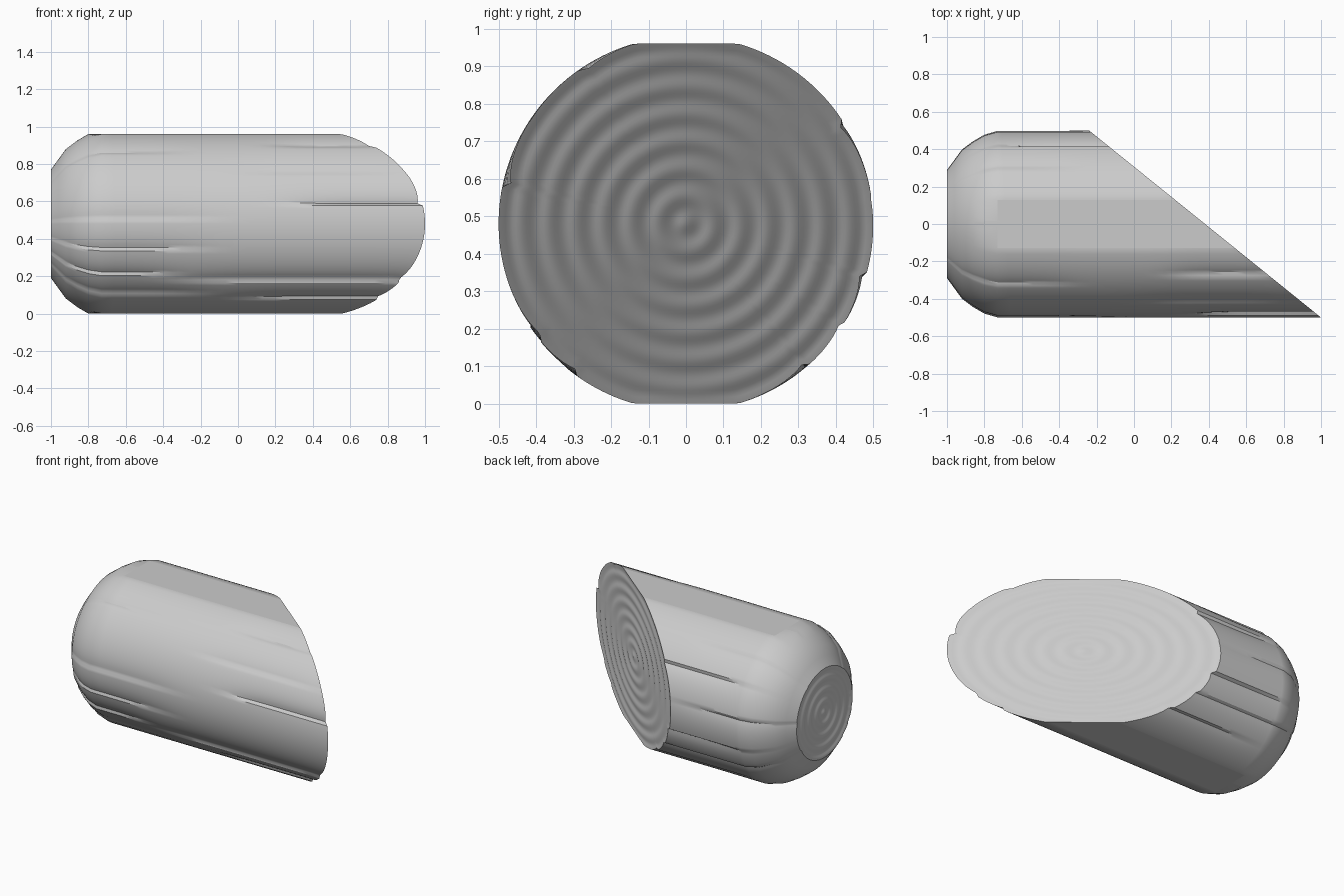
import bpy
import bmesh
from math import sin, cos, pi, exp, radians, degrees

cube = bpy.data.objects.get("Cube")
if cube:
    bpy.data.objects.remove(cube)

SEGMENTS = 192
MID, HALF_HEIGHT, RADIUS = 0.48, 0.48, 0.5
RING_GAP = 0.073

# Bark grooves: angle in degrees, centre x, half length, depth
GROOVES = [
    (167, 0.75, 0.45, 0.022), (147, 0.45, 0.4, 0.010), (123, 0.5, 0.3, 0.016),
    (217, 0.4, 0.75, 0.016), (233, 0.5, 0.5, 0.014), (176, -0.65, 0.5, 0.010),
    (195, -0.7, 0.5, 0.012), (212, -0.8, 0.5, 0.014), (228, -0.7, 0.5, 0.012),
    (130, -0.7, 0.35, 0.010), (32, -0.25, 0.5, 0.014), (52, -0.7, 0.35, 0.010),
    (8, -0.8, 0.5, 0.012), (343, -0.3, 0.5, 0.016), (327, -0.6, 0.7, 0.014),
    (310, -0.1, 0.5, 0.014),
]

# Rounded end profile: x and radius
SHOULDER = [(-1, 0.29), (-0.96, 0.345), (-0.92, 0.40), (-0.86, 0.445),
            (-0.80, 0.48), (-0.73, 0.5)]


def groove_depth(angle, x):
    """Sharp ledge on one side, soft slope on the other."""
    total = 0
    for centre, where, length, depth in GROOVES:
        d = (centre - angle + 180) % 360 - 180
        reach = exp(-((x - where) / length) ** 4)
        fade = exp(-d / 6) if d >= 0 else exp(-(d / 0.8) ** 2)
        total = max(total, depth * reach * fade)
    return total


def section_point(angle, x, radius):
    r = radius - groove_depth(degrees(angle), x) * radius / RADIUS
    z = max(-HALF_HEIGHT, min(HALF_HEIGHT, r * sin(angle)))
    return r * cos(angle), z


def slant(y):
    return 0.38 - 1.24 * y


def ripple(r, rim):
    return 0.004 * (cos(2 * pi * r / RING_GAP) - 1) * min(1, (rim - r) / 0.03)


def bridge(bm, a, b):
    for i in range(SEGMENTS):
        j = (i + 1) % SEGMENTS
        bm.faces.new((a[i], a[j], b[j], b[i]))


def ringed_cap(bm, rim, steps, plane_x, sign):
    """Concentric growth rings inside a rim loop."""
    outer = rim
    sizes = [(v.co.y ** 2 + (v.co.z - MID) ** 2) ** 0.5 for v in rim]
    for k in range(steps - 1, 0, -1):
        f = k / steps
        loop = []
        for v, size in zip(rim, sizes):
            y, z = v.co.y * f, MID + (v.co.z - MID) * f
            x = plane_x(y) + sign * ripple(size * f, size)
            loop.append(bm.verts.new((x, y, z)))
        bridge(bm, outer, loop)
        outer = loop
    centre = bm.verts.new((plane_x(0), 0, MID))
    for i in range(SEGMENTS):
        bm.faces.new((outer[i], outer[(i + 1) % SEGMENTS], centre))


bm = bmesh.new()
angles = [radians(360 * i / SEGMENTS) for i in range(SEGMENTS)]

# Rounded shoulder
loops = []
for x, radius in SHOULDER:
    loop = []
    for a in angles:
        y, z = section_point(a, x, radius)
        loop.append(bm.verts.new((x, y, z + MID)))
    loops.append(loop)

# Trunk running to the slanted cut
STEPS = 24
start = SHOULDER[-1][0]
for k in range(1, STEPS + 1):
    loop = []
    for a in angles:
        x = start + (slant(RADIUS * cos(a)) - start) * k / STEPS
        y, z = section_point(a, x, RADIUS)
        if k == STEPS:
            x = slant(y)
        loop.append(bm.verts.new((x, y, z + MID)))
    loops.append(loop)
for a, b in zip(loops, loops[1:]):
    bridge(bm, a, b)

# Growth rings on both ends
ringed_cap(bm, loops[0], 32, lambda y: -1, -1)
ringed_cap(bm, loops[-1], 54, slant, 1)
bmesh.ops.recalc_face_normals(bm, faces=bm.faces)

# Smooth shading with crisp rims and crisp edges along the flats
for f in bm.faces:
    f.smooth = True
for e in bm.edges:
    if len(e.link_faces) == 2:
        flats = [abs(f.normal.z) > 0.9999 for f in e.link_faces]
        e.smooth = e.calc_face_angle(0) < radians(32) and flats[0] == flats[1]

mesh = bpy.data.meshes.new("log")
bm.to_mesh(mesh)
bm.free()
log = bpy.data.objects.new("log", mesh)
bpy.context.collection.objects.link(log)

# Plain grey
grey = bpy.data.materials.new("light grey")
grey.use_nodes = True
colour = (0.6, 0.6, 0.6, 1)
grey.diffuse_color = colour
grey.node_tree.nodes["Principled BSDF"].inputs["Base Color"].default_value = colour
mesh.materials.append(grey)
